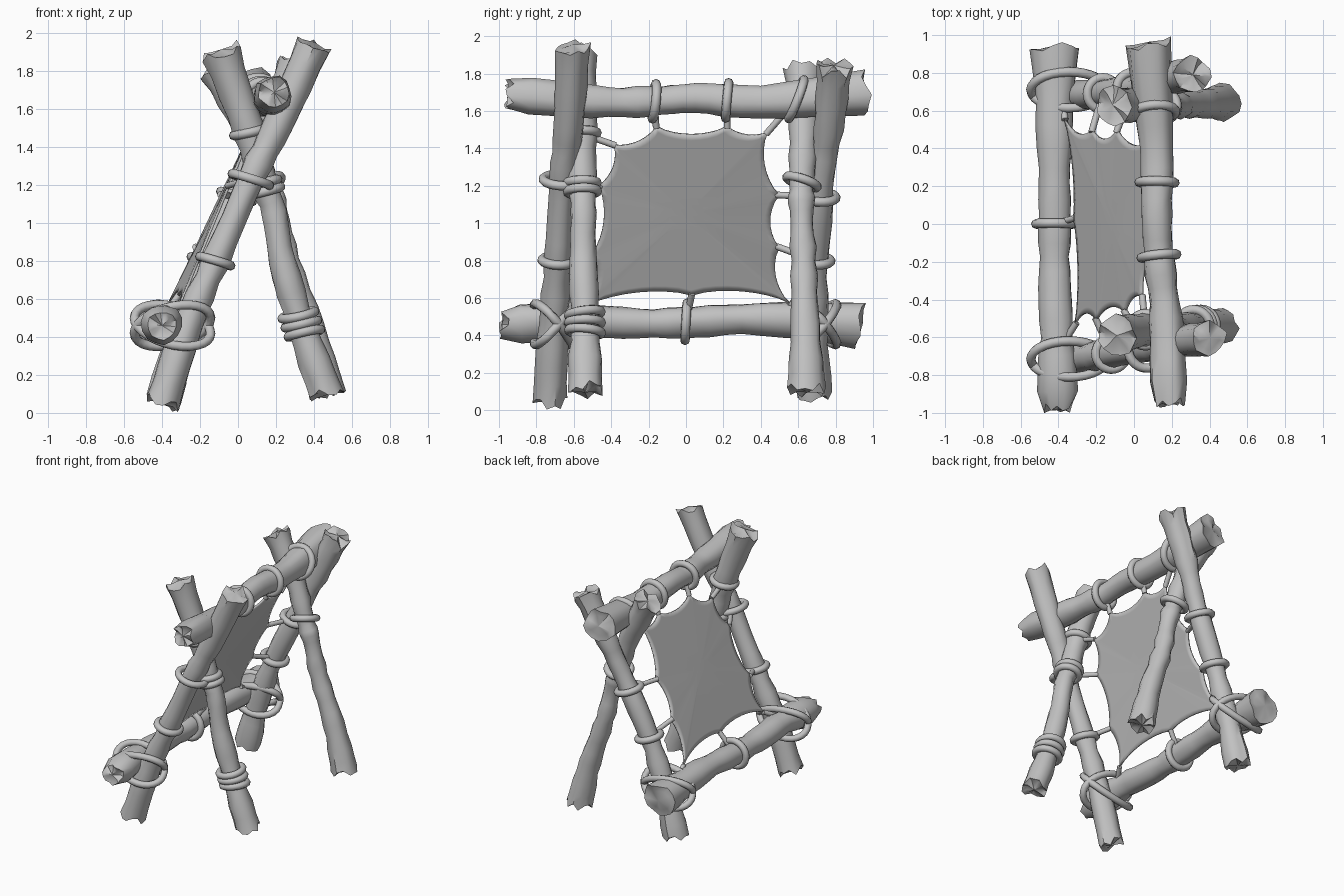
import bpy, bmesh, math, random
from mathutils import Vector, Matrix

random.seed(7)
cube = bpy.data.objects.get("Cube")
if cube:
    bpy.data.objects.remove(cube, do_unlink=True)

GREY = (0.54, 0.54, 0.54, 1)
grey = bpy.data.materials.new("plain grey")
grey.use_nodes = True
grey.diffuse_color = GREY
grey.node_tree.nodes["Principled BSDF"].inputs["Base Color"].default_value = GREY


def finish(name, bm, angle=40):
    """Turn a bmesh into a smooth-shaded object."""
    bmesh.ops.recalc_face_normals(bm, faces=bm.faces)
    mesh = bpy.data.meshes.new(name)
    bm.to_mesh(mesh)
    bm.free()
    mesh.materials.append(grey)
    obj = bpy.data.objects.new(name, mesh)
    bpy.context.collection.objects.link(obj)
    bpy.ops.object.select_all(action="DESELECT")
    obj.select_set(True)
    bpy.context.view_layer.objects.active = obj
    bpy.ops.object.shade_smooth_by_angle(angle=math.radians(angle))
    return obj


def spline(points, steps):
    """Smooth path through the given points."""
    p = [Vector(q) for q in points]
    p = [2 * p[0] - p[1]] + p + [2 * p[-1] - p[-2]]
    path = []
    for a, b, c, d in zip(p, p[1:], p[2:], p[3:]):
        for i in range(steps):
            t = i / steps
            path.append(b + (c - a) * t / 2 + (a - b * 2.5 + c * 2 - d / 2) * t * t
                        + (b * 3 - a - c * 3 + d) * t ** 3 / 2)
    return path + [p[-2]]


def sweep(bm, path, radius, sides, closed=False):
    """Sweep a round section along a path; radius(i, k) gives each vertex distance."""
    n = len(path)
    rings, side = [], None
    for i, point in enumerate(path):
        if closed:
            tangent = path[(i + 1) % n] - path[i - 1]
        else:
            tangent = path[min(i + 1, n - 1)] - path[max(i - 1, 0)]
        tangent.normalize()
        side = side or tangent.orthogonal()
        side = (side - tangent * side.dot(tangent)).normalized()
        up = tangent.cross(side)
        ring = []
        for k in range(sides):
            a = math.tau * k / sides
            ring.append(bm.verts.new(point + (side * math.cos(a) + up * math.sin(a)) * radius(i, k)))
        rings.append(ring)
    for i in range(n if closed else n - 1):
        bridge(bm, rings[i], rings[(i + 1) % n])
    return rings


def bridge(bm, one, two):
    m = len(one)
    for k in range(m):
        bm.faces.new((one[k], one[(k + 1) % m], two[(k + 1) % m], two[k]))


def splinter(bm, ring, center, outward):
    """Ragged broken end with a slightly uneven core."""
    for v in ring:
        v.co += outward * random.uniform(-0.035, 0.025)
    inner = [bm.verts.new(center.lerp(v.co, 0.65) - outward * random.uniform(0, 0.015)) for v in ring]
    bridge(bm, ring, inner)
    tip = bm.verts.new(center + outward * 0.005)
    for k in range(len(inner)):
        bm.faces.new((inner[k], inner[(k + 1) % len(inner)], tip))


def pole(name, points, thick, low_flare, high_flare, blunt=1.0):
    """Knotty branch, wider at both broken ends; blunt narrows the first end."""
    path = spline(points, 4)
    last = len(path) - 1
    ridges = [random.uniform(-0.003, 0.003) for k in range(14)]
    swell = [random.uniform(-0.007, 0.007) for p in path]

    def radius(i, k):
        along = 2 * i / last - 1
        end = abs(along) ** 3
        size = thick + (high_flare if along > 0 else low_flare) * end
        size += swell[i] + ridges[k] * (1 + 2 * end) + random.uniform(-0.003, 0.003)
        return size * blunt if i == 0 else size

    bm = bmesh.new()
    rings = sweep(bm, path, radius, 14)
    splinter(bm, rings[0], path[0], (path[0] - path[1]).normalized())
    splinter(bm, rings[-1], path[-1], (path[-1] - path[-2]).normalized())
    finish(name, bm, 48)
    return path


# Two crossed pairs of legs
front_rest = pole("front_rest_leg", [(-.4, -.73, .05), (-.27, -.71, .45), (-.12, -.685, .8),
                                     (.072, -.66, 1.24), (.21, -.63, 1.52), (.4, -.605, 1.95)],
                  0.073, 0.025, 0.028)
front_prop = pole("front_prop_leg", [(.47, -.54, .1), (.34, -.54, .45), (.235, -.55, .8), (.19, -.55, 1.06),
                                     (.13, -.555, 1.22), (.06, -.56, 1.48), (-.09, -.59, 1.91)],
                  0.069, 0.027, 0.04)
rear_rest = pole("rear_rest_leg", [(-.39, .68, .08), (-.29, .68, .45), (-.165, .69, .8),
                                   (.02, .72, 1.2), (.15, .76, 1.5), (.31, .79, 1.84)],
                 0.07, 0.025, 0.025)
rear_prop = pole("rear_prop_leg", [(.47, .65, .1), (.38, .64, .45), (.26, .63, .8), (.2, .62, 1.06),
                                   (.145, .62, 1.22), (.05, .63, 1.5), (-.11, .63, 1.82)],
                 0.066, 0.035, 0.035)

# Two long crossbars
lower_bar = pole("lower_crossbar", [(-.4, -.98, .46), (-.41, -.6, .48), (-.42, -.25, .465),
                                    (-.42, .05, .475), (-.42, .4, .49), (-.42, .94, .46)],
                 0.08, 0.034, 0.04, 0.65)
upper_bar = pole("upper_crossbar", [(.19, -.95, 1.69), (.17, -.5, 1.65), (.135, -.2, 1.65),
                                    (.12, .05, 1.67), (.12, .4, 1.65), (.08, .96, 1.7)],
                 0.08, 0.035, 0.042, 0.7)


def loop(name, center, long_axis, short_axis, a, b):
    """Closed oval of rope."""
    path = []
    for i in range(28):
        t = math.tau * i / 28
        path.append(center + long_axis * a * math.cos(t) + short_axis * b * math.sin(t))
    bm = bmesh.new()
    sweep(bm, path, lambda i, k: 0.025, 8, True)
    finish(name, bm, 60)


def ring(name, path, value, size=0.095, tilt=0.0):
    """Rope ring around a pole, found by height on legs and by depth on bars."""
    axis = 1 if path in (lower_bar, upper_bar) else 2
    i = min(range(1, len(path) - 1), key=lambda j: abs(path[j][axis] - value))
    tangent = (path[i + 1] - path[i - 1]).normalized()
    center = path[i] + tangent * (value - path[i][axis]) / tangent[axis]
    if axis == 2:
        tangent = tangent.lerp(Vector((0, 0, 1)), 0.3).normalized()
    tangent = Matrix.Rotation(tilt, 3, "X") @ tangent
    u = tangent.cross(Vector((0, 1, 0)) if axis == 2 else Vector((1, 0, 0))).normalized()
    loop(name, center, u, tangent.cross(u), size, size)
    return center


# Rope rings that hold the cloth
tie_front_high = ring("front_high_tie", front_rest, 1.23, 0.103)
tie_front_low = ring("front_low_tie", front_rest, 0.8, 0.085)
tie_rear_high = ring("rear_high_tie", rear_rest, 1.14, 0.088)
tie_rear_low = ring("rear_low_tie", rear_rest, 0.8, 0.085)
tie_corner = ring("front_corner_tie", front_prop, 1.48, 0.085)
tie_top_front = ring("top_front_tie", upper_bar, -.17, tilt=-0.15)
tie_top_rear = ring("top_rear_tie", upper_bar, .22)
tie_top_corner = ring("top_corner_tie", upper_bar, .59, 0.112, -0.45)
tie_bottom = ring("bottom_tie", lower_bar, 0, 0.1, -0.1)

# Extra windings on the prop legs
for i in range(3):
    ring("front_prop_winding", front_prop, 0.42 + 0.048 * i, 0.088, 0.1 * (i - 1))
for height in (1.17, 1.215):
    ring("front_crossing_winding", front_prop, height, 0.08)
ring("rear_crossing_winding", rear_prop, 1.22, 0.085, -0.3)

# Crossed lashings joining the lower bar to the legs
for name, y in (("front", -.715), ("rear", .71)):
    for turn in (-1, 1):
        loop(name + "_lashing", Vector((-.345, y, .46)), Vector((1, 0, -0.2 * turn)).normalized(),
             Vector((0, 0.7, 0.75 * turn)).normalized(), 0.205, 0.14)


def on_cloth(y, z):
    """Sloping, slightly twisted sheet."""
    return Vector((-.335 + (z - .57) * 0.445 - 0.06 * y * (1.5 - z), y, z))


# Stretched cloth: tie points, each with the ring its cord runs to
ties = [(-.53, .56, Vector((-.38, -.64, .5))), (.03, .615, tie_bottom), (.56, .57, Vector((-.38, .66, .5))),
        (.5, .87, tie_rear_low), (.5, 1.15, tie_rear_high), (.44, 1.49, tie_top_corner),
        (.22, 1.52, tie_top_rear), (-.16, 1.52, tie_top_front), (-.39, 1.42, tie_corner),
        (-.47, 1.2, tie_front_high), (-.51, .83, tie_front_low)]
middle = on_cloth(0, 1.05)
border = []
for (y, z, _), (y2, z2, _) in zip(ties, ties[1:] + ties[:1]):
    a, b = on_cloth(y, z), on_cloth(y2, z2)
    edge = b - a
    inward = edge.cross(Vector((1, 0, -0.445))).normalized()
    if inward.dot(middle - a) < 0:
        inward.negate()
    depth = min(0.05, edge.length * 0.16)
    for i in range(8):
        t = i / 8
        border.append(a + edge * t + inward * depth * math.sin(math.pi * t) ** 0.7)

bm = bmesh.new()
previous = None
for scale in (1, 0.93, 0.8, 0.6, 0.4, 0.2):
    current = [bm.verts.new(middle.lerp(p, scale)) for p in border]
    if previous:
        bridge(bm, previous, current)
    previous = current
bm.faces.new(previous)
cloth = finish("stretched_cloth", bm)
solid = cloth.modifiers.new("thickness", "SOLIDIFY")
solid.thickness = 0.014
solid.offset = 0

# Short cords from the cloth to the rings
for y, z, target in ties:
    start = on_cloth(y, z)
    bm = bmesh.new()
    sweep(bm, [start.lerp(target, t) for t in (-0.08, 0.3, 0.6, 0.9)], lambda i, k: 0.018, 8)
    bmesh.ops.holes_fill(bm, edges=bm.edges)
    finish("cloth_cord", bm, 60)
